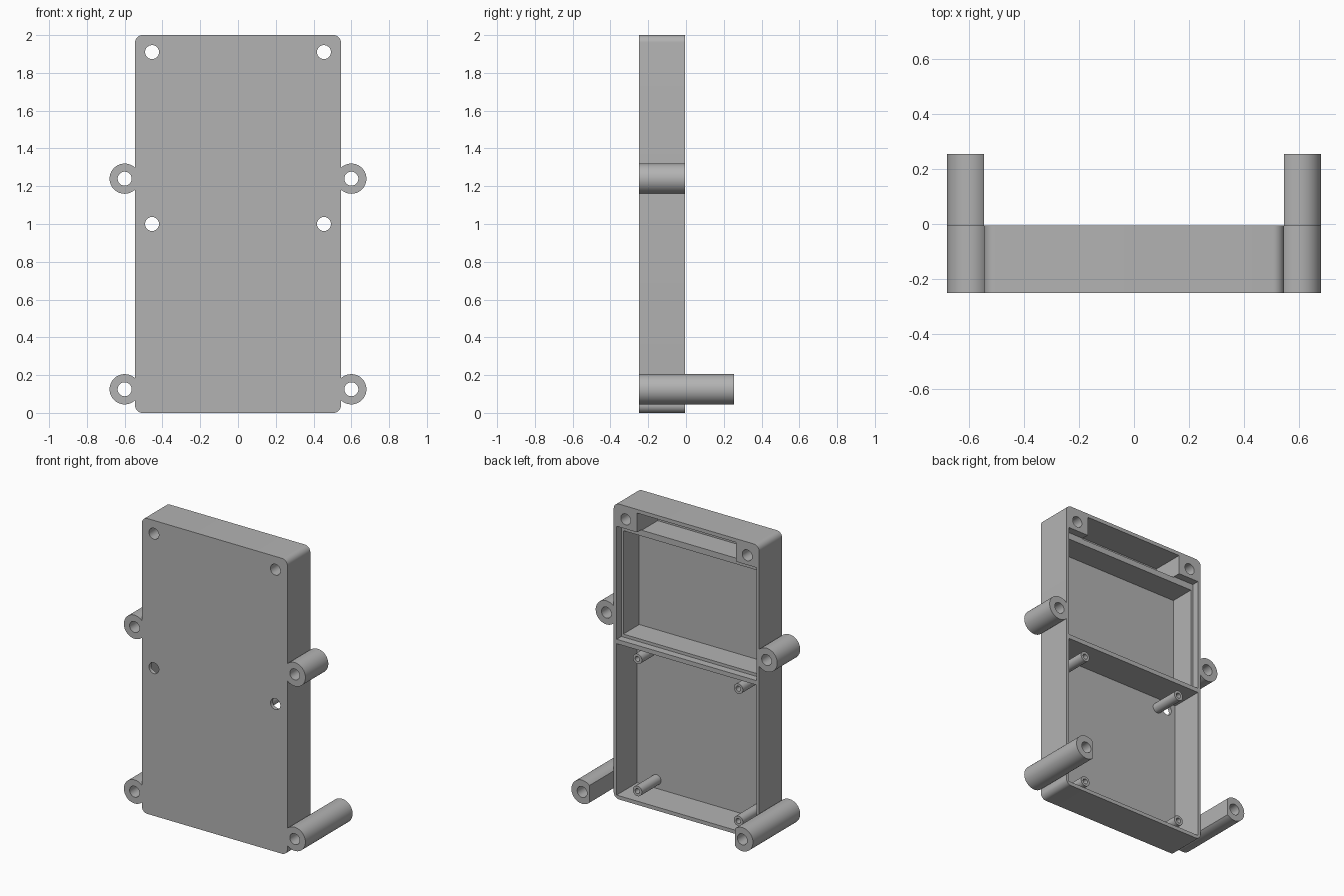
import bpy, bmesh, math
from mathutils import Matrix

old = bpy.data.objects.get("Cube")
if old:
    bpy.data.objects.remove(old, do_unlink=True)

grey = bpy.data.materials.new("plain grey")
grey.use_nodes = True
COLOUR = (0.45, 0.45, 0.45, 1)
grey.diffuse_color = COLOUR
grey.node_tree.nodes["Principled BSDF"].inputs["Base Color"].default_value = COLOUR

FRONT, BACK, LONG_BACK = -0.25, -0.005, 0.255
FLOOR, LEDGE = -0.225, -0.055
HALF = 0.545
OUT = 0.4  # cutters reach past the open back


def add_object(name, bm):
    mesh = bpy.data.meshes.new(name)
    bmesh.ops.recalc_face_normals(bm, faces=bm.faces)
    bm.to_mesh(mesh)
    bm.free()
    mesh.materials.append(grey)
    obj = bpy.data.objects.new(name, mesh)
    bpy.context.scene.collection.objects.link(obj)
    return obj


def box(name, x, y, z):
    """Box from (low, high) ranges."""
    bm = bmesh.new()
    bmesh.ops.create_cube(bm, size=1)
    for v in bm.verts:
        v.co = [sum(r) / 2 + c * (r[1] - r[0]) for r, c in zip((x, y, z), v.co)]
    return add_object(name, bm)


def rod(name, x, z, radius, y0, y1, sides=48):
    """Cylinder running front to back."""
    bm = bmesh.new()
    place = Matrix.Translation((x, (y0 + y1) / 2, z)) @ Matrix.Rotation(math.pi / 2, 4, 'X')
    bmesh.ops.create_cone(bm, cap_ends=True, segments=sides, radius1=radius,
                          radius2=radius, depth=y1 - y0, matrix=place)
    return add_object(name, bm)


def cut(obj, cutters):
    """Subtract the cutters, bake the result and remove them."""
    for c in cutters:
        c.hide_render = True
        mod = obj.modifiers.new("cut", 'BOOLEAN')
        mod.operation, mod.solver, mod.object = 'DIFFERENCE', 'EXACT', c
    graph = bpy.context.evaluated_depsgraph_get()
    mesh = bpy.data.meshes.new_from_object(obj.evaluated_get(graph))
    obj.modifiers.clear()
    obj.data = mesh
    for c in cutters:
        bpy.data.objects.remove(c, do_unlink=True)


def smooth(obj):
    bpy.ops.object.select_all(action='DESELECT')
    obj.select_set(True)
    bpy.context.view_layer.objects.active = obj
    bpy.ops.object.shade_smooth_by_angle(angle=math.radians(30))


# Case: a block with rounded upright corners
case = box("case", (-HALF, HALF), (FRONT, BACK), (0, 2))
bm = bmesh.new()
bm.from_mesh(case.data)
corners = [e for e in bm.edges if abs(e.verts[0].co.y - e.verts[1].co.y) > 0.1]
bmesh.ops.bevel(bm, geom=corners, offset=0.04, segments=8, profile=0.5, affect='EDGES')
bm.to_mesh(case.data)
bm.free()

# Compartments, lid recess and screw holes
cutters = [
    box("lower_bay", (-0.523, 0.523), (FLOOR, OUT), (0.025, 1.05)),
    box("upper_bay", (-0.508, 0.508), (FLOOR, OUT), (1.1, 1.80)),
    box("lid_recess", (-0.523, 0.523), (LEDGE, OUT), (1.08, 1.845)),
    box("top_slot", (-0.37, 0.37), (FLOOR, OUT), (1.84, 1.975)),
]
for side in (1, -1):
    for z in (1.0, 1.91):
        cutters.append(rod("screw_hole", side * 0.455, z, 0.037, -OUT, OUT))
cut(case, cutters)
smooth(case)

for side, word in ((1, "left"), (-1, "right")):
    # Mounting lugs, flat against the case; the lower pair stands out behind
    for z, end, level in ((1.24, BACK, "upper"), (0.125, LONG_BACK, "lower")):
        x = side * 0.6
        lug = rod(f"{level}_{word}_lug", x, z, 0.08, FRONT, end, 64)
        inner = sorted((0, side * HALF))
        cut(lug, [rod("lug_hole", x, z, 0.037, -OUT, OUT),
                  box("lug_flat", inner, (-OUT, OUT), (z - 0.2, z + 0.2))])
        smooth(lug)

    # Hollow board posts in the lower compartment
    for z, level in ((0.98, "upper"), (0.085, "lower")):
        x = side * 0.378
        post = rod(f"{level}_{word}_post", x, z, 0.034, FLOOR - 0.01, -0.02, 32)
        cut(post, [rod("post_hole", x, z, 0.017, FLOOR + 0.01, OUT, 32)])
        smooth(post)
